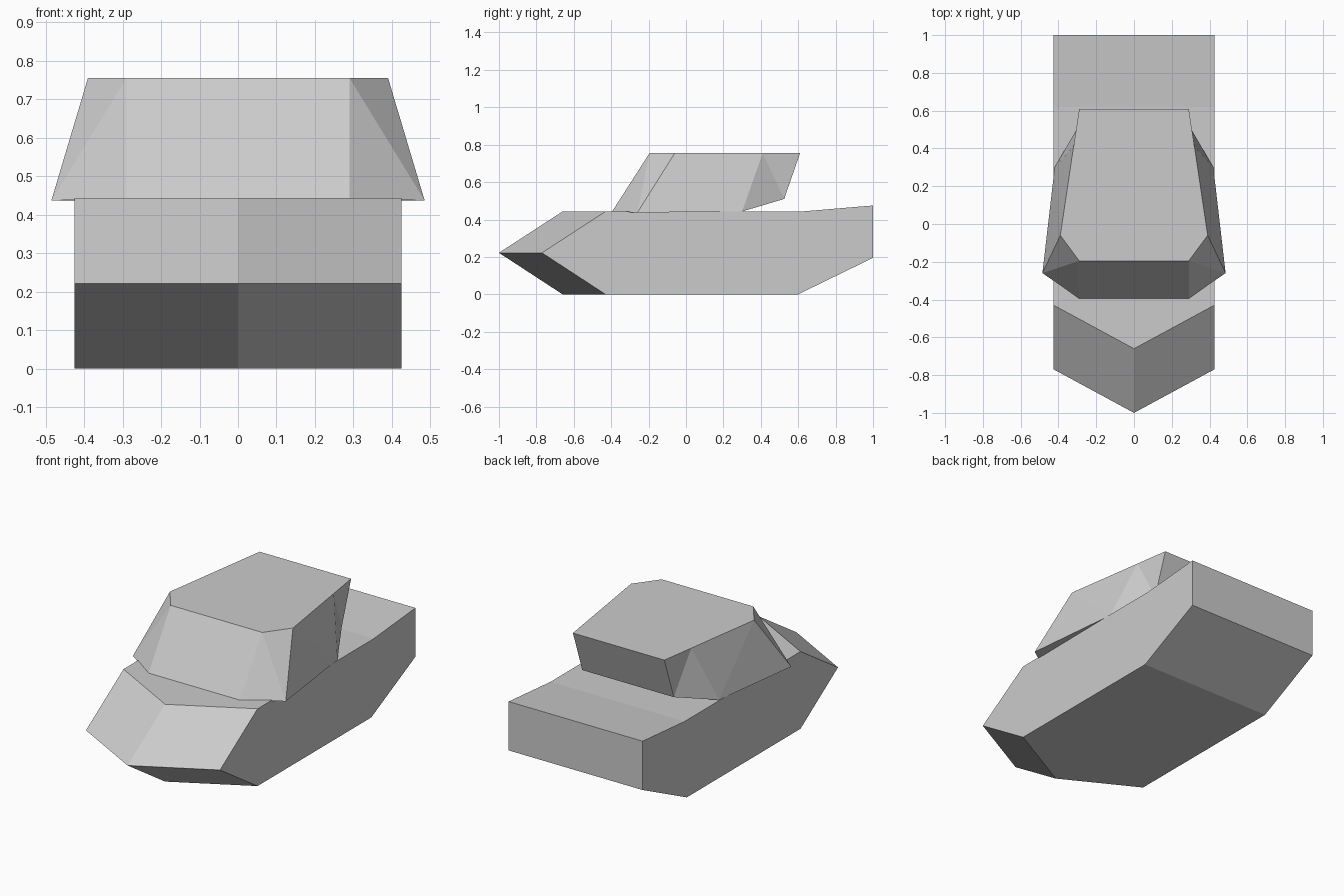
import bpy
import bmesh

if "Cube" in bpy.data.objects:
    bpy.data.objects.remove(bpy.data.objects["Cube"])


def mirrored_object(name, build):
    """Build the +x half with bmesh and mirror it across x = 0."""
    bm = bmesh.new()
    build(bm)
    bmesh.ops.recalc_face_normals(bm, faces=bm.faces)
    # the half is open at x = 0, so make sure its normals face outwards
    if bm.calc_volume(signed=True) < 0:
        bmesh.ops.reverse_faces(bm, faces=bm.faces)
    mesh = bpy.data.meshes.new(name)
    bm.to_mesh(mesh)
    bm.free()
    obj = bpy.data.objects.new(name, mesh)
    bpy.context.collection.objects.link(obj)
    mirror = obj.modifiers.new("mirror", 'MIRROR')
    mirror.use_axis[0] = True
    mirror.merge_threshold = 0.0005
    return obj


def build_hull(bm):
    # side profile (y, z) on the centre line; bow points sweep back at the sides
    profile = [(-0.66, 0), (0.6, 0), (1, 0.195), (1, 0.475),
               (0.62, 0.443), (-0.66, 0.443), (-1, 0.222)]
    sweep = 0.23
    centre = [bm.verts.new((0, y, z)) for y, z in profile]
    side = [bm.verts.new((0.425, y + (sweep if y < 0 else 0), z)) for y, z in profile]
    n = len(profile)
    for i in range(n):
        j = (i + 1) % n
        bm.faces.new((centre[i], centre[j], side[j], side[i]))
    bm.faces.new(side)


def build_cabin(bm):
    # right-hand outlines of the sill and the roof, front to back
    sill = [(0.29, -0.395, 0.443), (0.485, -0.26, 0.437),
            (0.42, 0.30, 0.443), (0.29, 0.525, 0.51)]
    roof = [(0.29, -0.195, 0.755), (0.39, -0.06, 0.755),
            (0.32, 0.41, 0.755), (0.29, 0.61, 0.755)]
    low = [bm.verts.new(p) for p in sill]
    top = [bm.verts.new(p) for p in roof]
    low_mid = [bm.verts.new((0, y, z)) for _, y, z in sill]
    top_mid = [bm.verts.new((0, y, z)) for _, y, z in roof]
    for i in range(3):
        # faceted sides, underside strip and roof strip
        bm.faces.new((low[i], low[i + 1], top[i]))
        bm.faces.new((top[i], low[i + 1], top[i + 1]))
        bm.faces.new((low_mid[i], low_mid[i + 1], low[i + 1], low[i]))
        bm.faces.new((top_mid[i], top[i], top[i + 1], top_mid[i + 1]))
    # windscreen and rear panel
    for i in (0, 3):
        bm.faces.new((low_mid[i], low[i], top[i], top_mid[i]))


mirrored_object("hull", build_hull)
mirrored_object("cabin", build_cabin)
